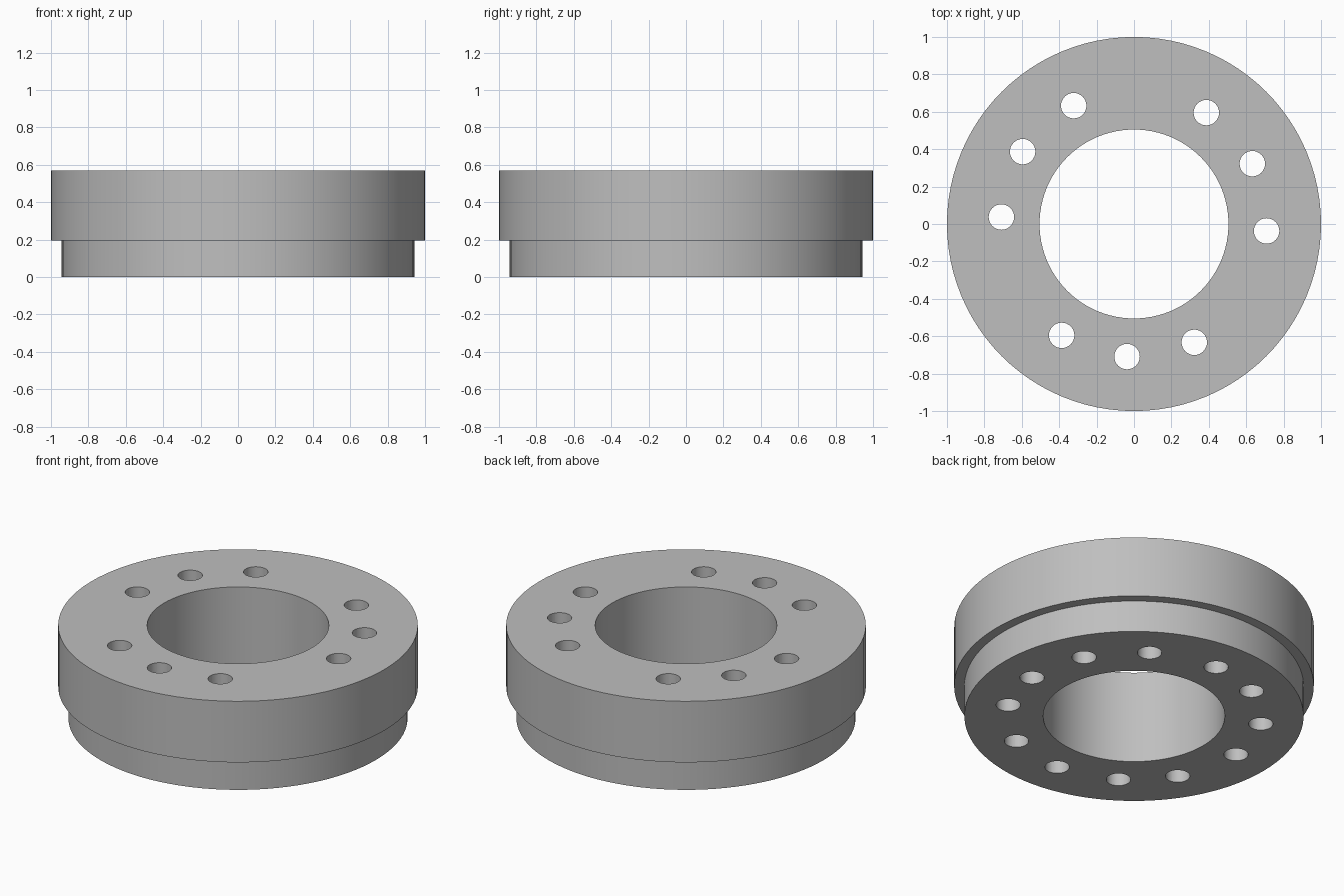
import bpy
import bmesh
import math
from mathutils import Matrix, Vector

cube = bpy.data.objects.get("Cube")
if cube:
    bpy.data.objects.remove(cube, do_unlink=True)

HEIGHT = 0.57
STEP_Z = 0.195
BLIND_TOP = 0.28
BOLT_CIRCLE = 0.71
HOLE_RADIUS = 0.068

# Plain grey metal
grey = bpy.data.materials.new("grey metal")
grey.use_nodes = True
colour = (0.52, 0.52, 0.52, 1)
grey.diffuse_color = colour
grey.node_tree.nodes["Principled BSDF"].inputs["Base Color"].default_value = colour


def make_object(name, bm):
    bmesh.ops.recalc_face_normals(bm, faces=bm.faces)
    mesh = bpy.data.meshes.new(name)
    bm.to_mesh(mesh)
    bm.free()
    mesh.materials.append(grey)
    obj = bpy.data.objects.new(name, mesh)
    bpy.context.collection.objects.link(obj)
    return obj


def lathe(name, profile, segments):
    """Spin a closed (radius, z) profile around the z axis."""
    bm = bmesh.new()
    verts = [bm.verts.new((r, 0, z)) for r, z in profile]
    edges = [bm.edges.new((v, verts[i - 1])) for i, v in enumerate(verts)]
    bmesh.ops.spin(bm, geom=verts + edges, cent=(0, 0, 0), axis=(0, 0, 1),
                   angle=math.tau, steps=segments, use_merge=True)
    bmesh.ops.remove_doubles(bm, verts=bm.verts, dist=1e-5)
    return make_object(name, bm)


def add_drill(bm, degrees, top):
    a = math.radians(degrees)
    low = -0.1
    centre = Vector((BOLT_CIRCLE * math.cos(a), BOLT_CIRCLE * math.sin(a), (low + top) / 2))
    bmesh.ops.create_cone(bm, cap_ends=True, segments=32, radius1=HOLE_RADIUS,
                          radius2=HOLE_RADIUS, depth=top - low,
                          matrix=Matrix.Translation(centre))


# Stepped ring with a central bore
ring = lathe("stepped_ring", [(0.505, 0), (0.943, 0), (0.943, STEP_Z),
                              (1, STEP_Z), (1, HEIGHT), (0.505, HEIGHT)], 96)

# Three groups: three through holes, then one blind hole from below
drills = bmesh.new()
for group in range(3):
    start = group * 120
    for k in range(3):
        add_drill(drills, start - 3 + 30 * k, HEIGHT + 0.1)
    add_drill(drills, start + 90, BLIND_TOP)
cutter = make_object("hole_cutter", drills)
cutter.hide_render = True

# Cut the holes, then drop the cutter
cut = ring.modifiers.new("holes", "BOOLEAN")
cut.operation = "DIFFERENCE"
cut.solver = "EXACT"
cut.object = cutter
bpy.ops.object.select_all(action="DESELECT")
bpy.context.view_layer.objects.active = ring
ring.select_set(True)
bpy.ops.object.modifier_apply(modifier=cut.name)
bpy.data.objects.remove(cutter, do_unlink=True)
bpy.ops.object.shade_smooth_by_angle(angle=math.radians(30))
